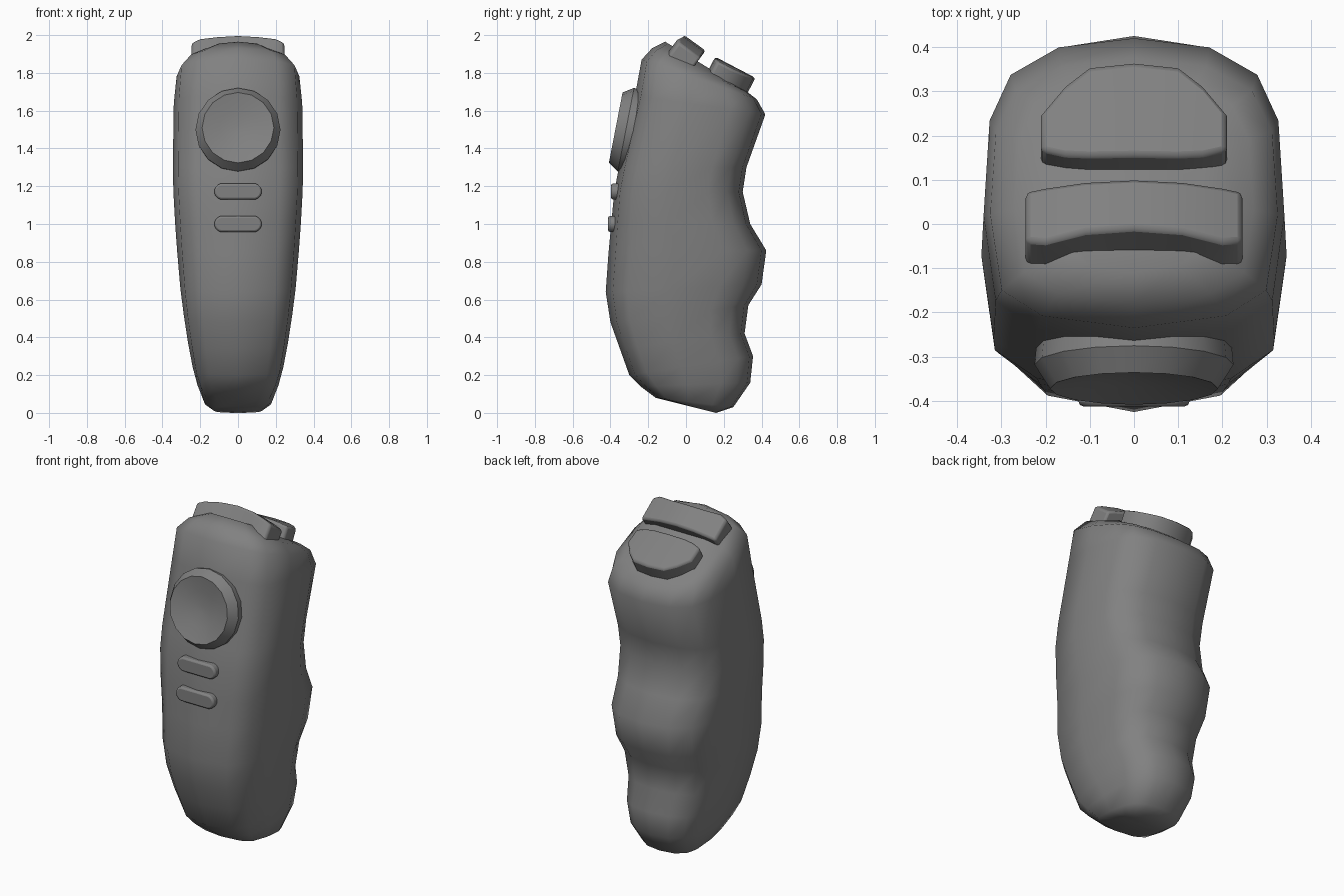
import bpy, bmesh, math
from mathutils import Matrix, Vector

cube = bpy.data.objects.get("Cube")
if cube:
    bpy.data.objects.remove(cube, do_unlink=True)

grey = bpy.data.materials.new("plain_grey")
grey.use_nodes = True
colour = (0.22, 0.22, 0.22, 1)
grey.diffuse_color = colour
grey.node_tree.nodes["Principled BSDF"].inputs["Base Color"].default_value = colour


def finish(name, bm, angle, bevel=0):
    """Turn a bmesh into a shaded object, with an optional soft edge."""
    bmesh.ops.recalc_face_normals(bm, faces=bm.faces)
    mesh = bpy.data.meshes.new(name)
    bm.to_mesh(mesh)
    bm.free()
    mesh.materials.append(grey)
    obj = bpy.data.objects.new(name, mesh)
    bpy.context.collection.objects.link(obj)
    if bevel:
        mod = obj.modifiers.new("soft_edge", 'BEVEL')
        mod.width, mod.segments = bevel, 2
        mod.limit_method, mod.angle_limit = 'ANGLE', math.radians(40)
    bpy.ops.object.select_all(action='DESELECT')
    obj.select_set(True)
    bpy.context.view_layer.objects.active = obj
    bpy.ops.object.shade_smooth_by_angle(angle=math.radians(angle))
    return obj


def loft(bm, rings):
    """Skin a stack of closed rings and cap both ends."""
    loops = [[bm.verts.new(p) for p in ring] for ring in rings]
    for low, high in zip(loops, loops[1:]):
        for i in range(len(low)):
            j = (i + 1) % len(low)
            bm.faces.new((low[i], low[j], high[j], high[i]))
    bm.faces.new(loops[0])
    bm.faces.new(loops[-1])


# Handle: tilted rings given by front (y, z), back (y, z) and half width
sections = [
    ((0.02, 0.035), (0.16, 0.0), 0.13),
    ((-0.16, 0.08), (0.25, 0.03), 0.18),
    ((-0.24, 0.14), (0.34, 0.16), 0.215),
    ((-0.30, 0.20), (0.355, 0.30), 0.24),
    ((-0.35, 0.34), (0.31, 0.42), 0.265),
    ((-0.40, 0.48), (0.33, 0.57), 0.287),
    ((-0.425, 0.64), (0.40, 0.68), 0.305),
    ((-0.41, 0.85), (0.425, 0.86), 0.322),
    ((-0.395, 1.01), (0.34, 1.0), 0.333),
    ((-0.38, 1.17), (0.30, 1.17), 0.342),
    ((-0.355, 1.30), (0.32, 1.30), 0.345),
    ((-0.27, 1.68), (0.42, 1.58), 0.34),
    ((-0.235, 1.87), (0.375, 1.66), 0.325),
    ((-0.18, 1.93), (0.33, 1.695), 0.27),
    ((-0.11, 1.965), (0.26, 1.74), 0.16),
]
half = [(0, 0), (0.64, 0.045), (0.92, 0.14), (1, 0.42),
        (0.96, 0.73), (0.82, 0.88), (0.5, 0.97), (0, 1)]
outline = half + [(-x, t) for x, t in half[-2:0:-1]]
rings = []
for front, back, width in sections:
    f, b = Vector((0, *front)), Vector((0, *back))
    rings.append([f.lerp(b, t) + Vector((x * width, 0, 0)) for x, t in outline])
bm = bmesh.new()
loft(bm, rings)
finish("handle", bm, 60)


def top_button(name, columns, origin, tilt, depth, bend):
    """Arched slab from (x, near, far) columns mirrored across the middle."""
    columns = [(-x, a, b) for x, a, b in columns[:0:-1]] + columns
    bm = bmesh.new()
    turn = Matrix.Translation(origin) @ Matrix.Rotation(math.radians(-tilt), 4, 'X')
    sections = []
    for x, a, b in columns:
        z = -bend * x * x
        sections.append([turn @ Vector(p) for p in (
            (x, a, z), (x, b, z), (x, b, z - depth), (x, a, z - depth))])
    loft(bm, sections)
    finish(name, bm, 40, 0.012)


# Trigger bar and rounded rear button on the sloping top
top_button("upper_bar_button",
           [(0, 0, 0.14), (0.11, -0.003, 0.14), (0.2, -0.015, 0.14), (0.245, 0, 0.14)],
           (0, -0.01, 2.0), 36, 0.13, 0.8)
top_button("rear_round_button",
           [(0, 0, 0.24), (0.10, 0, 0.23), (0.155, 0.005, 0.185), (0.21, 0.022, 0.115)],
           (0, 0.155, 1.885), 27.6, 0.115, 0.35)

# Thumb pad: flared disc with a dished face
bm = bmesh.new()
turn = Matrix.Translation((0, -0.372, 1.51)) @ Matrix.Rotation(math.radians(90 - 11), 4, 'X')
loft(bm, [[turn @ Vector((r * math.cos(a), r * math.sin(a), z))
           for a in [math.tau * i / 16 for i in range(16)]]
          for r, z in ((0.215, -0.16), (0.225, -0.055), (0.19, 0), (0.1, -0.022), (0.02, -0.03))])
finish("thumb_pad", bm, 30)

# Two pill buttons below the thumb pad
for name, y, z in (("upper_pill_button", -0.397, 1.172), ("lower_pill_button", -0.412, 1.0)):
    bm = bmesh.new()
    pill = []
    for i in range(16):
        a = math.tau * (i + 0.5) / 16
        pill.append((math.copysign(0.083, math.cos(a)) + 0.043 * math.cos(a), 0.043 * math.sin(a)))
    loft(bm, [[(px, y + d, z + pz) for px, pz in pill] for d in (0, 0.06)])
    finish(name, bm, 40, 0.01)
